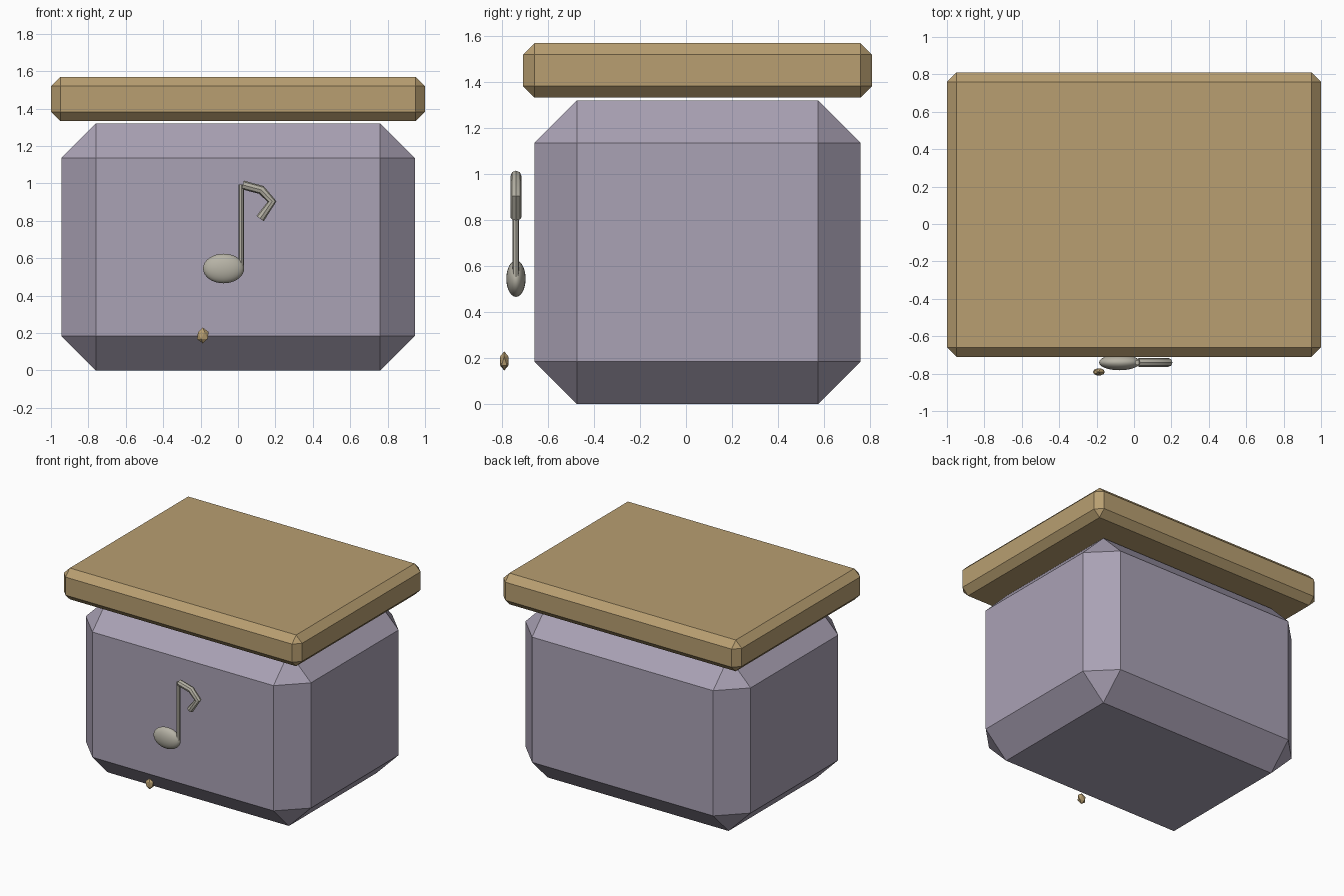
import bpy, bmesh
from mathutils import Vector

if "Cube" in bpy.data.objects:
    bpy.data.objects.remove(bpy.data.objects["Cube"])


def material(name, rgb):
    m = bpy.data.materials.new(name)
    m.diffuse_color = (*rgb, 1)
    m.use_nodes = True
    m.node_tree.nodes["Principled BSDF"].inputs["Base Color"].default_value = m.diffuse_color
    return m


MAUVE = material("mauve", (0.40, 0.36, 0.46))
TAN = material("tan wood", (0.48, 0.345, 0.165))
STONE = material("stone grey", (0.47, 0.45, 0.38))


def finish(name, bm, mat, smooth=False):
    mesh = bpy.data.meshes.new(name)
    bmesh.ops.recalc_face_normals(bm, faces=bm.faces)
    bm.to_mesh(mesh)
    bm.free()
    mesh.materials.append(mat)
    for p in mesh.polygons:
        p.use_smooth = smooth
    obj = bpy.data.objects.new(name, mesh)
    bpy.context.collection.objects.link(obj)
    return obj


def chamfered_box(name, lo, hi, chamfer, mat):
    bm = bmesh.new()
    bmesh.ops.create_cube(bm, size=1)
    lo, hi = Vector(lo), Vector(hi)
    for v in bm.verts:
        v.co = (lo + hi) / 2 + v.co * (hi - lo)
    bmesh.ops.bevel(bm, geom=bm.edges[:], offset=chamfer, segments=1,
                    affect='EDGES', profile=0.5)
    return finish(name, bm, mat)


def ellipsoid(name, centre, radii, mat, low=False):
    bm = bmesh.new()
    if low:
        bmesh.ops.create_icosphere(bm, subdivisions=1, radius=1)
    else:
        bmesh.ops.create_uvsphere(bm, u_segments=24, v_segments=16, radius=1)
    for v in bm.verts:
        v.co = Vector([c + a * r for c, a, r in zip(centre, v.co, radii)])
    return finish(name, bm, mat, not low)


def tube(name, points, radius, mat):
    cu = bpy.data.curves.new(name, 'CURVE')
    cu.dimensions = '3D'
    cu.bevel_depth = radius
    cu.bevel_resolution = 2
    cu.use_fill_caps = True
    sp = cu.splines.new('POLY')
    sp.points.add(len(points) - 1)
    for p, (x, z) in zip(sp.points, points):
        p.co = (x, NOTE_Y, z, 1)
    cu.materials.append(mat)
    obj = bpy.data.objects.new(name, cu)
    bpy.context.collection.objects.link(obj)
    # Turn the curve into a mesh
    bpy.ops.object.select_all(action='DESELECT')
    obj.select_set(True)
    bpy.context.view_layer.objects.active = obj
    bpy.ops.object.convert(target='MESH')
    bpy.ops.object.shade_smooth_by_angle(angle=0.6)


# Box and lid
chamfered_box("box_body", (-0.945, -0.66, 0), (0.945, 0.76, 1.32), 0.185, MAUVE)
chamfered_box("lid", (-1, -0.71, 1.333), (1, 0.81, 1.57), 0.05, TAN)

# Music note in front of the box
NOTE_Y = -0.74
ellipsoid("note_head", (-0.077, NOTE_Y, 0.545), (0.11, 0.042, 0.079), STONE)
tube("note_stem", [(0.018, 0.54), (0.018, 0.995)], 0.014, STONE)
tube("note_flag", [(0.025, 0.992), (0.125, 0.965), (0.182, 0.903), (0.118, 0.812)],
     0.024, STONE)

# Small bead near the bottom
ellipsoid("bead", (-0.188, -0.791, 0.187), (0.035, 0.022, 0.042), TAN, low=True)
